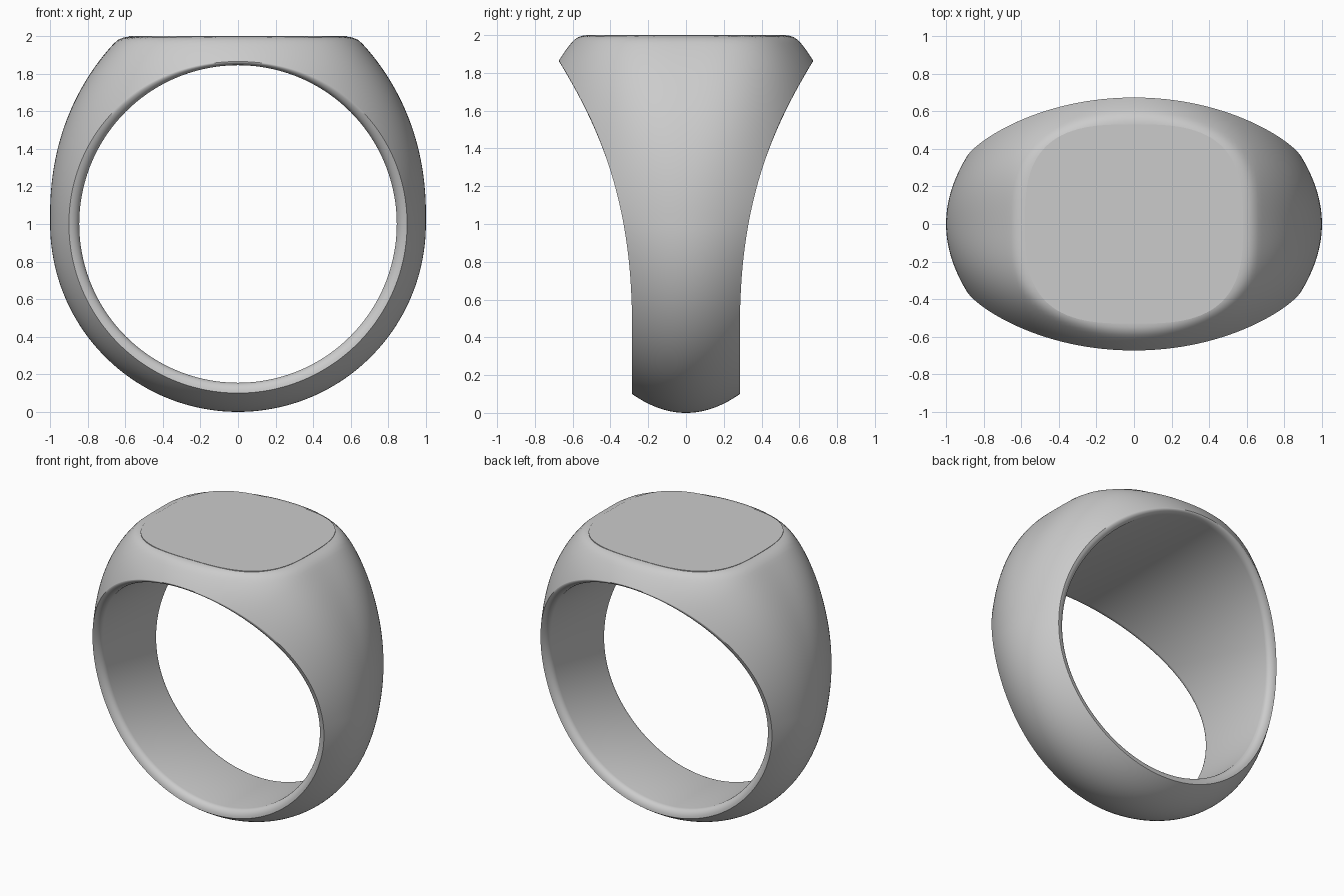
import bpy, bmesh
from math import sin, cos, pi, exp, degrees

if "Cube" in bpy.data.objects:
    bpy.data.objects.remove(bpy.data.objects["Cube"])

HOLE, TOP = 0.845, 0.998       # hole radius, height of the flat above the ring centre
M, N, F = 240, 56, 6           # steps around, across the outside, per rim fillet


def smin(a, b, k):
    h = max(k - abs(a - b), 0) / k
    return min(a, b) - h * h * k / 4


def section(phi):
    """Closed (y, r) cross-section at angle phi from the top."""
    c = cos(phi)
    d = abs(degrees(phi))
    rim = 0.9 - 0.035 * max(c, 0) ** 4
    t = max((1 + rim * c - 0.4) / 1.46, 0)
    w = 0.285 + 0.385 * t ** 2.4                     # half width flares upwards
    u = max(90 - d, 0) / 60
    crown = 1 + 0.19 * smin(u ** 1.6, 1, 0.15) - 0.05 * exp(-(d / 18) ** 2)
    n = 2 + 2 * max(c, 0) ** 2                       # dome gets boxier near the top
    pts = []
    for j in range(N + 1):
        s = sin(pi / 2 * (2 * j / N - 1))
        r = rim + (crown - rim) * (1 - abs(s) ** n)
        if c > 0.5:
            r = smin(r, TOP / c, 0.035)              # cut off by the flat face
        pts.append((w * s, r))
    fillet = []
    for k in range(1, F + 1):
        a = pi / 2 * k / F
        fillet.append((w - 0.045 * (1 - cos(a)), rim - (rim - HOLE) * sin(a)))
    return pts + fillet + [(-y, r) for y, r in reversed(fillet)]


def finish(name, bm, angle):
    bmesh.ops.recalc_face_normals(bm, faces=bm.faces)
    me = bpy.data.meshes.new(name)
    bm.to_mesh(me)
    bm.free()
    ob = bpy.data.objects.new(name, me)
    bpy.context.collection.objects.link(ob)
    bpy.ops.object.select_all(action='DESELECT')
    bpy.context.view_layer.objects.active = ob
    ob.select_set(True)
    bpy.ops.object.shade_smooth_by_angle(angle=angle)


# Ring body: sections swept around the finger hole
bm = bmesh.new()
loops = []
for i in range(M):
    phi = -pi + 2 * pi * i / M
    loops.append([bm.verts.new((r * sin(phi), y, 1 + r * cos(phi)))
                  for y, r in section(phi)])
for i in range(M):
    a, b = loops[i], loops[(i + 1) % M]
    for j in range(len(a)):
        k = (j + 1) % len(a)
        bm.faces.new((a[j], a[k], b[k], b[j]))
finish("ring_body", bm, 0.8)

# Signet face: thin cushion-shaped plate on the flat
bm = bmesh.new()
ring = []
for i in range(128):
    a = 2 * pi * i / 128
    q = (abs(cos(a)) ** 3 + abs(sin(a)) ** 3) ** (-1 / 3)
    ring.append(bm.verts.new((0.58 * q * cos(a), 0.53 * q * sin(a), 1.97)))
base = bm.faces.new(ring)
top = bmesh.ops.extrude_face_region(bm, geom=[base])
for v in top["geom"]:
    if isinstance(v, bmesh.types.BMVert):
        v.co.z = 2.0
finish("signet_face", bm, 0.5)
